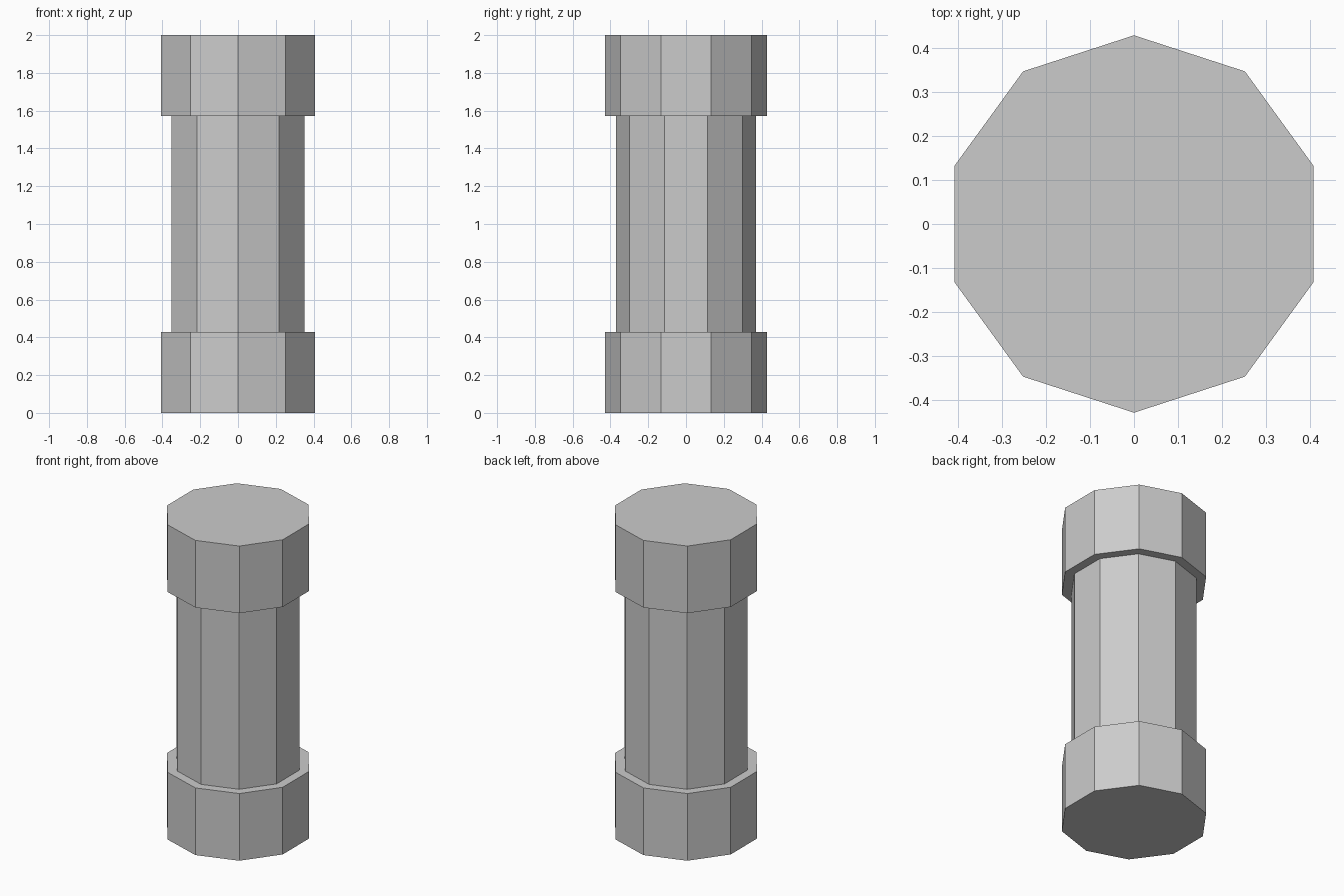
import bpy
import math

cube = bpy.data.objects.get("Cube")
if cube:
    bpy.data.objects.remove(cube, do_unlink=True)

SIDES = 10
CAP_RADIUS, SHAFT_RADIUS = 0.428, 0.37
HEIGHT, CAP_HEIGHT = 2.0, 0.427
OVERLAP = 0.02

# Single plain grey
grey = bpy.data.materials.new("light_grey")
grey.use_nodes = True
colour = (0.6, 0.6, 0.6, 1)
grey.diffuse_color = colour
grey.node_tree.nodes["Principled BSDF"].inputs["Base Color"].default_value = colour


def prism(name, radius, bottom, top):
    """Flat-sided upright prism with a corner facing front and back."""
    bpy.ops.mesh.primitive_cylinder_add(
        vertices=SIDES, radius=radius, depth=top - bottom,
        location=(0, 0, (bottom + top) / 2))
    obj = bpy.context.object
    obj.name = name
    obj.data.materials.append(grey)
    return obj


# Wide caps at both ends, narrower shaft seated into them
prism("bottom_cap", CAP_RADIUS, 0, CAP_HEIGHT)
prism("shaft", SHAFT_RADIUS, CAP_HEIGHT - OVERLAP, HEIGHT - CAP_HEIGHT + OVERLAP)
prism("top_cap", CAP_RADIUS, HEIGHT - CAP_HEIGHT, HEIGHT)
